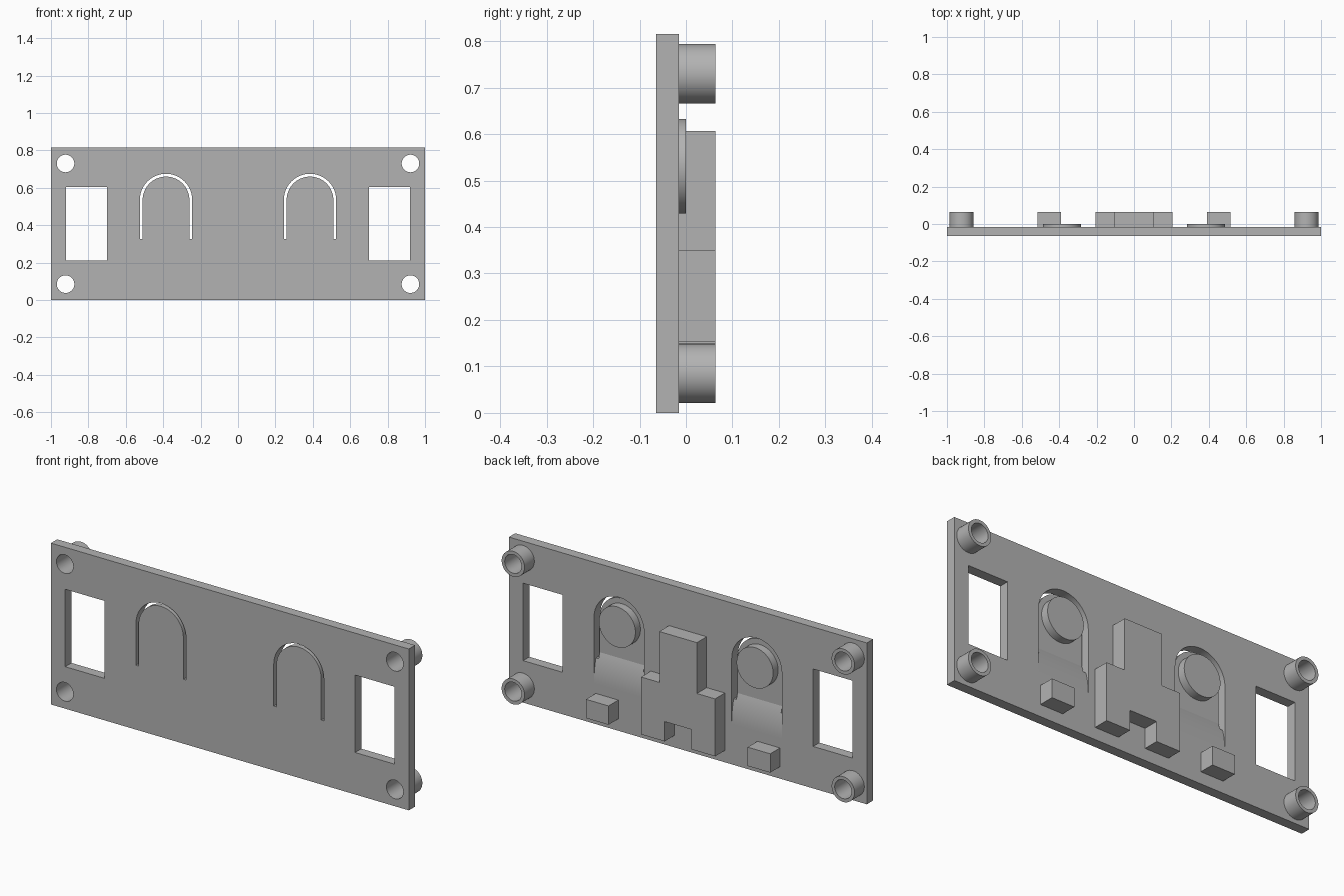
import bpy
import bmesh
import math
from mathutils import Matrix

FRONT, BACK, RAISED = -0.065, -0.015, 0.063   # plate faces and rear feature height
TONGUE_X, ARCH_Z, ARCH_R = 0.385, 0.535, 0.14
TONGUE_BACK = -0.04

cube = bpy.data.objects.get("Cube")
if cube:
    bpy.data.objects.remove(cube, do_unlink=True)

grey = bpy.data.materials.new("light_grey")
grey.use_nodes = True
grey.diffuse_color = (0.45, 0.45, 0.45, 1)
grey.node_tree.nodes["Principled BSDF"].inputs["Base Color"].default_value = grey.diffuse_color


def finish(bm, name):
    bmesh.ops.recalc_face_normals(bm, faces=bm.faces)
    mesh = bpy.data.meshes.new(name)
    bm.to_mesh(mesh)
    bm.free()
    mesh.materials.append(grey)
    obj = bpy.data.objects.new(name, mesh)
    bpy.context.collection.objects.link(obj)
    return obj


def prism(name, outline, start, end, axis="Y"):
    """Extrude an (x, z) outline along y, or a (y, z) outline along x."""
    bm = bmesh.new()
    place = (lambda a, b: (a, start, b)) if axis == "Y" else (lambda a, b: (start, a, b))
    face = bm.faces.new([bm.verts.new(place(a, b)) for a, b in outline])
    moved = bmesh.ops.extrude_face_region(bm, geom=[face])["geom"]
    step = (0, end - start, 0) if axis == "Y" else (end - start, 0, 0)
    bmesh.ops.translate(bm, vec=step, verts=[v for v in moved if isinstance(v, bmesh.types.BMVert)])
    return finish(bm, name)


def box(name, x0, x1, z0, z1, y0=BACK, y1=RAISED):
    return prism(name, [(x0, z0), (x1, z0), (x1, z1), (x0, z1)], y0, y1)


def cylinder(name, x, z, radius, y0, y1):
    bm = bmesh.new()
    matrix = Matrix.Translation((x, (y0 + y1) / 2, z)) @ Matrix.Rotation(math.pi / 2, 4, "X")
    bmesh.ops.create_cone(bm, cap_ends=True, segments=64, radius1=radius, radius2=radius,
                          depth=y1 - y0, matrix=matrix)
    return finish(bm, name)


def arch(x, radius, bottom):
    """Upside-down U, from the lower right round to the lower left."""
    angles = [math.pi * i / 32 for i in range(33)]
    top = [(x + radius * math.cos(a), ARCH_Z + radius * math.sin(a)) for a in angles]
    return [(x + radius, bottom)] + top + [(x - radius, bottom)]


def boolean(target, cutter, operation="DIFFERENCE"):
    mod = target.modifiers.new("cut", "BOOLEAN")
    mod.operation = operation
    mod.solver = "EXACT"
    mod.object = cutter
    bpy.ops.object.select_all(action="DESELECT")
    bpy.context.view_layer.objects.active = target
    target.select_set(True)
    bpy.ops.object.modifier_apply(modifier=mod.name)
    bpy.data.objects.remove(cutter, do_unlink=True)


def smooth(obj):
    bpy.ops.object.select_all(action="DESELECT")
    bpy.context.view_layer.objects.active = obj
    obj.select_set(True)
    bpy.ops.object.shade_smooth_by_angle(angle=math.radians(15))


plate = box("face_plate", -1, 1, 0, 0.815, FRONT, BACK)

# Curved ramp leading from the plate's back down to the thin tongue
ramp_low, ramp_high = 0.205, 0.355
depth, length = BACK - TONGUE_BACK, ramp_high - ramp_low
ramp_r = (length ** 2 + depth ** 2) / (2 * depth)
sweep = math.asin(length / ramp_r)
ramp = [(BACK - ramp_r * (1 - math.cos(sweep * i / 12)), ramp_low + ramp_r * math.sin(sweep * i / 12))
        for i in range(13)]
ramp += [(TONGUE_BACK, 0.8), (0.05, 0.8), (0.05, ramp_low)]

for side, label in ((1, "left"), (-1, "right")):
    x = side * TONGUE_X

    # Openings, recess and slot cut in the plate
    boolean(plate, box("window_cutter", side * 0.81 - 0.11, side * 0.81 + 0.11, 0.212, 0.603, -0.2, 0.2))
    recess = prism("recess_cutter", arch(x, ARCH_R, 0.1), -0.2, 0.2)
    boolean(recess, prism("ramp_cutter", ramp, x - 0.3, x + 0.3, "X"), "INTERSECT")
    boolean(plate, recess)
    slot = arch(x, ARCH_R, 0.325) + arch(x, ARCH_R - 0.015, 0.325)[::-1]
    boolean(plate, prism("slot_cutter", slot, -0.2, 0.2))

    # Push button on the tongue
    smooth(cylinder(label + "_button", x, 0.531, 0.102, TONGUE_BACK - 0.005, 0))

    # Small stop block below the tongue
    box(label + "_stop_block", side * 0.452 - 0.063, side * 0.452 + 0.063, 0.06, 0.155)

    # Hollow mounting bosses, bored through the plate
    for z, level in ((0.085, "lower"), (0.73, "upper")):
        boss = cylinder(f"{label}_{level}_boss", side * 0.922, z, 0.064, BACK, RAISED)
        for part in (plate, boss):
            boolean(part, cylinder("bore_cutter", side * 0.922, z, 0.047, -0.2, 0.2))
        smooth(boss)

smooth(plate)

# Stepped centre bracket with a notch between its feet
half = [(0.075, 0.16), (0.075, 0.06), (0.207, 0.06), (0.207, 0.35), (0.105, 0.35), (0.105, 0.607)]
prism("centre_bracket", half + [(-x, z) for x, z in reversed(half)], BACK, RAISED)
